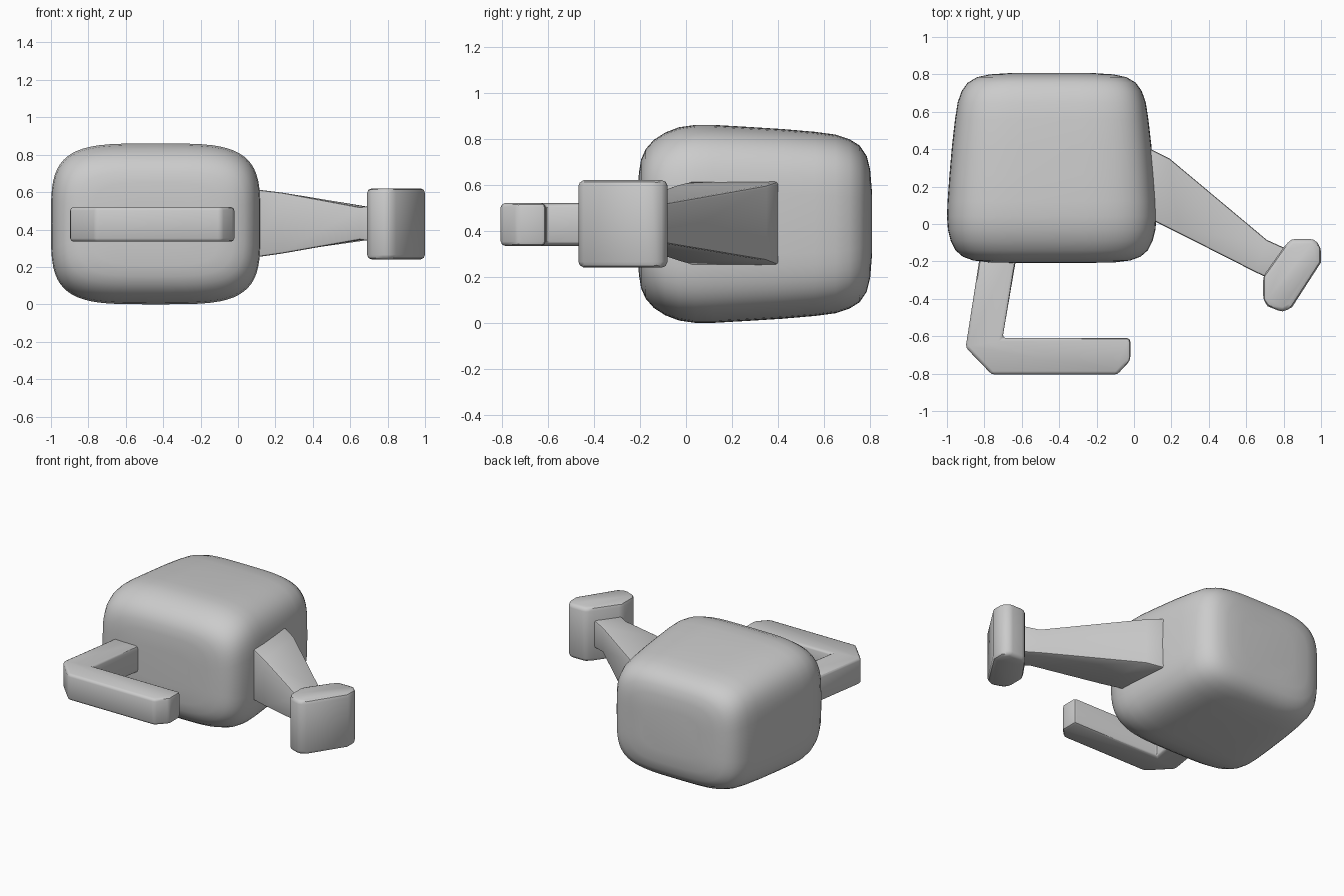
import bpy, bmesh
from math import cos, sin, pi, copysign

if "Cube" in bpy.data.objects:
    bpy.data.objects.remove(bpy.data.objects["Cube"])


def make_object(name, bm, bevel=0.0, segments=2, angle=40):
    bmesh.ops.recalc_face_normals(bm, faces=bm.faces)
    mesh = bpy.data.meshes.new(name)
    bm.to_mesh(mesh)
    bm.free()
    ob = bpy.data.objects.new(name, mesh)
    bpy.context.collection.objects.link(ob)
    bpy.ops.object.select_all(action='DESELECT')
    bpy.context.view_layer.objects.active = ob
    ob.select_set(True)
    if bevel:
        mod = ob.modifiers.new("Bevel", 'BEVEL')
        mod.width = bevel
        mod.segments = segments
        mod.limit_method = 'ANGLE'
        mod.angle_limit = 0.6
        bpy.ops.object.modifier_apply(modifier=mod.name)
    bpy.ops.object.shade_smooth_by_angle(angle=angle * pi / 180)
    return ob


def loft(rings):
    """Skin a row of closed rings and cap both ends."""
    bm = bmesh.new()
    rows = [[bm.verts.new(p) for p in ring] for ring in rings]
    n = len(rows[0])
    for a, b in zip(rows, rows[1:]):
        for i in range(n):
            j = (i + 1) % n
            bm.faces.new((a[i], a[j], b[j], b[i]))
    bm.faces.new(rows[0])
    bm.faces.new(rows[-1])
    return bm


def prism(points, z0, z1):
    """Flat outline seen from above, extruded upwards."""
    return loft([[(x, y, z) for x, y in points] for z in (z0, z1)])


def power(v, e):
    return copysign(abs(v) ** e, v)


def squircle(y, hw, hh, cx=-0.44, cz=0.43, n=64, e=0.5):
    return [(cx + hw * power(cos(2 * pi * i / n), e), y,
             cz + hh * power(sin(2 * pi * i / n), e)) for i in range(n)]


# Rounded body: squircle sections (y, half width, half height) front to back
sections = [(-0.208, 0.20, 0.12), (-0.205, 0.34, 0.22), (-0.195, 0.42, 0.28),
            (-0.175, 0.475, 0.325), (-0.14, 0.515, 0.365), (-0.09, 0.54, 0.397),
            (-0.03, 0.555, 0.42), (0.04, 0.56, 0.43), (0.12, 0.557, 0.43),
            (0.26, 0.547, 0.422), (0.42, 0.533, 0.412), (0.56, 0.517, 0.40),
            (0.65, 0.503, 0.388), (0.71, 0.482, 0.368), (0.755, 0.45, 0.34),
            (0.785, 0.40, 0.295), (0.80, 0.33, 0.235), (0.807, 0.22, 0.15)]
make_object("body", loft([squircle(*s) for s in sections]), angle=60)

# Bent front arm
make_object("bent_arm", prism(
    [(-0.81, -0.08), (-0.90, -0.66), (-0.76, -0.805), (-0.09, -0.805),
     (-0.02, -0.73), (-0.02, -0.61), (-0.703, -0.61), (-0.612, -0.08)],
    0.335, 0.52), bevel=0.018)

# Tapered side arm: each section has a rear point, a front point and a z range
arm = [((0.05, 0.42), (0.05, 0.045), 0.245, 0.62),
       ((0.19, 0.35), (0.24, -0.05), 0.272, 0.597),
       ((0.71, -0.085), (0.65, -0.258), 0.345, 0.52),
       ((0.82, -0.135), (0.72, -0.29), 0.335, 0.53)]
make_object("tapered_arm", loft(
    [[(*r, lo), (*f, lo), (*f, hi), (*r, hi)] for r, f, lo, hi in arm]),
    bevel=0.012)

# Block hand at the end of the tapered arm
make_object("hand", prism(
    [(0.84, -0.08), (0.965, -0.08), (1.0, -0.125), (1.0, -0.205),
     (0.845, -0.445), (0.795, -0.472), (0.715, -0.44), (0.69, -0.405),
     (0.69, -0.28), (0.80, -0.125)], 0.24, 0.62), bevel=0.025)
